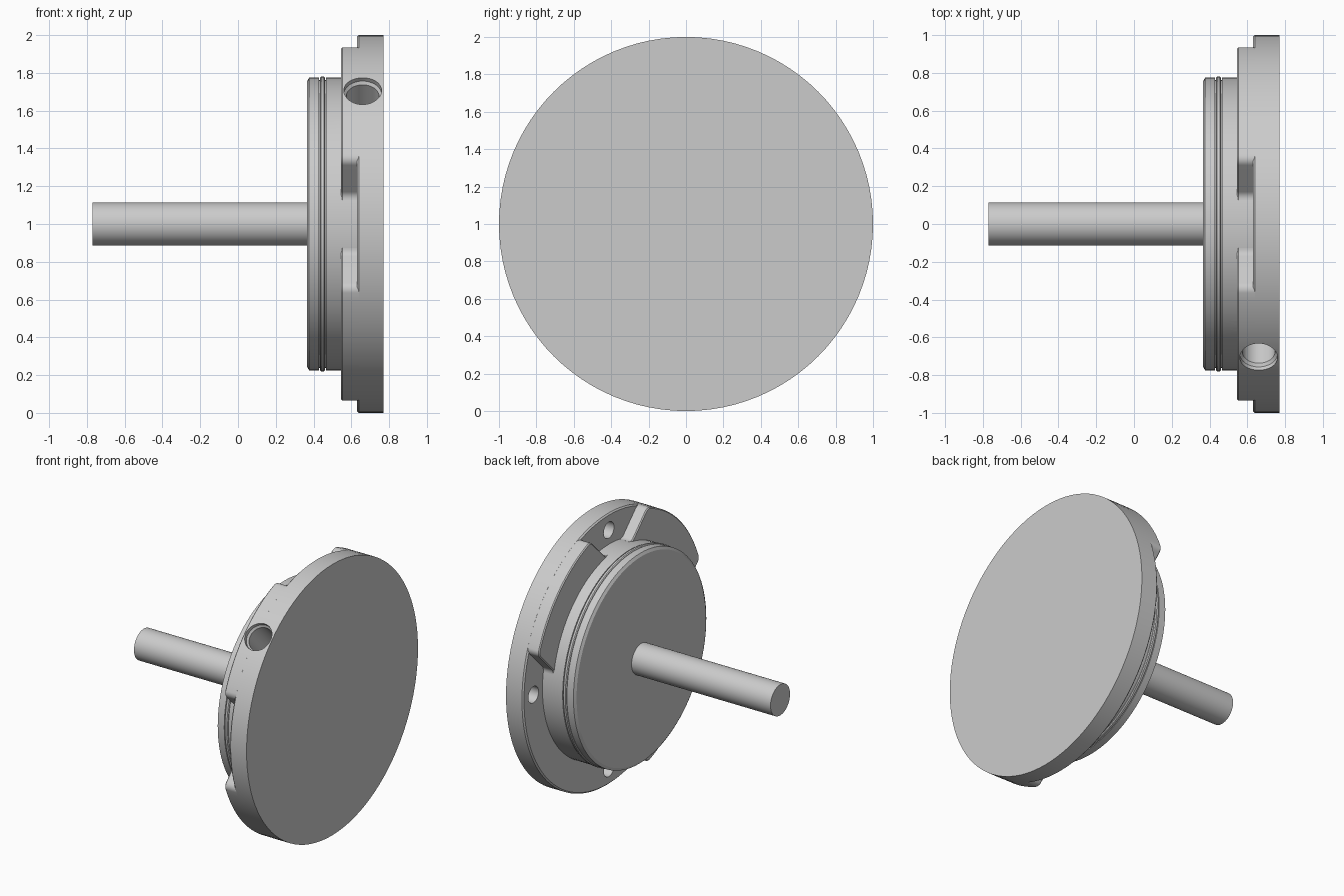
import bpy, bmesh, math
from mathutils import Vector, Matrix

cube = bpy.data.objects.get("Cube")
if cube:
    bpy.data.objects.remove(cube, do_unlink=True)

SEGS = 96
FLOOR, PAD_TOP, BACK = 0.63, 0.545, 0.77
HUB_R = 0.775

metal = bpy.data.materials.new("plain_grey")
metal.use_nodes = True
grey = (0.6, 0.6, 0.6, 1)
metal.diffuse_color = grey
metal.node_tree.nodes["Principled BSDF"].inputs["Base Color"].default_value = grey


def finish(bm, name):
    bmesh.ops.recalc_face_normals(bm, faces=bm.faces)
    mesh = bpy.data.meshes.new(name)
    bm.to_mesh(mesh)
    bm.free()
    mesh.materials.append(metal)
    ob = bpy.data.objects.new(name, mesh)
    bpy.context.collection.objects.link(ob)
    return ob


def lathe(name, profile, segs=SEGS, matrix=Matrix.Translation((0, 0, 1))):
    """Turn (x, radius) pairs about the x axis and cap both ends."""
    bm = bmesh.new()
    rings = []
    for x, r in profile:
        ring = []
        for i in range(segs):
            a = 2 * math.pi * i / segs
            ring.append(bm.verts.new(matrix @ Vector((x, r * math.cos(a), r * math.sin(a)))))
        rings.append(ring)
    for low, high in zip(rings, rings[1:]):
        for i in range(segs):
            j = (i + 1) % segs
            bm.faces.new((low[i], low[j], high[j], high[i]))
    bm.faces.new(rings[0])
    bm.faces.new(rings[-1])
    return finish(bm, name)


def arc(cu, cv, r, start, end, n):
    return [(cu + r * math.cos(start + (end - start) * i / n),
             cv + r * math.sin(start + (end - start) * i / n)) for i in range(n + 1)]


def pad(name, angle, half=0.43, rad=0.05, outer=0.9995, chamfer=0.013):
    """Raised pad with parallel walls, blended into the hub and rounded outside."""
    hv = half + rad
    hu = math.sqrt((HUB_R + rad) ** 2 - hv ** 2)
    ov = half - rad
    ou = math.sqrt((outer - rad) ** 2 - ov ** 2)
    hub_dir, out_dir = math.atan2(hv, hu), math.atan2(ov, ou)
    side = [(0.5, hv * 0.7)]
    side += arc(hu, hv, rad, hub_dir + math.pi, 1.5 * math.pi, 6)
    side += arc(ou, ov, rad, math.pi / 2, out_dir, 6)
    rim = arc(0, 0, outer, out_dir, -out_dir, 20)[1:-1]
    outline = side + rim + [(u, -v) for u, v in reversed(side)]
    c, s = math.cos(angle), math.sin(angle)
    bm = bmesh.new()
    base = bm.faces.new([bm.verts.new((FLOOR + 0.02, u * c - v * s, 1 + u * s + v * c))
                         for u, v in outline])
    out = bmesh.ops.extrude_face_region(bm, geom=[base], use_keep_orig=True)
    top_verts = [g for g in out["geom"] if isinstance(g, bmesh.types.BMVert)]
    top_edges = [g for g in out["geom"] if isinstance(g, bmesh.types.BMEdge)]
    bmesh.ops.translate(bm, verts=top_verts, vec=(PAD_TOP - FLOOR - 0.02, 0, 0))
    bmesh.ops.recalc_face_normals(bm, faces=bm.faces)
    bmesh.ops.bevel(bm, geom=top_edges, offset=chamfer, segments=1,
                    affect='EDGES', clamp_overlap=True)
    return finish(bm, name)


# Flange, stepped hub with sealing ring, and shaft
flange = lathe("flange", [(FLOOR, 0.99), (FLOOR + 0.01, 1), (BACK, 1)])
hub = lathe("hub", [(0.365, 0.755), (0.377, HUB_R), (0.43, HUB_R), (0.43, 0.762),
                    (0.465, 0.762), (0.465, HUB_R), (FLOOR + 0.02, HUB_R)])
ring = lathe("sealing_ring", [(0.434, 0.75), (0.434, 0.774), (0.44, 0.78),
                              (0.455, 0.78), (0.461, 0.774), (0.461, 0.75)])
shaft = lathe("shaft", [(-BACK, 0.114), (0.38, 0.114)], 48)

# Pads on three of the four diagonals
pads = [pad("pad_%d" % (i + 1), math.radians(45 + 90 * i)) for i in range(3)]

# Cutters: radial port with a stepped mouth, and four blind bolt holes
port_axis = Vector((0, -1, 1)).normalized()
port_frame = (Matrix.Translation((0.66, 0, 1))
              @ Vector((1, 0, 0)).rotation_difference(port_axis).to_matrix().to_4x4())
port = lathe("port_cutter", [(0.68, 0.087), (0.955, 0.087), (0.97, 0.1), (1.1, 0.1)],
             40, port_frame)
bolts = []
for i in range(4):
    a = math.pi / 2 * i
    place = Matrix.Translation((0, 0.88 * math.cos(a), 1 + 0.88 * math.sin(a)))
    bolts.append(lathe("bolt_hole_cutter", [(0.6, 0.06), (0.73, 0.06)], 32, place))


def cut(ob, cutters):
    for cutter in cutters:
        mod = ob.modifiers.new("cut", 'BOOLEAN')
        mod.operation = 'DIFFERENCE'
        mod.solver = 'EXACT'
        mod.object = cutter
        bpy.context.view_layer.objects.active = ob
        bpy.ops.object.modifier_apply(modifier=mod.name)


cut(flange, bolts + [port])
cut(hub, [port])
cut(pads[1], [port])
for cutter in bolts + [port]:
    bpy.data.objects.remove(cutter, do_unlink=True)

# Smooth the turned surfaces, keep machined edges sharp
bpy.ops.object.select_all(action='DESELECT')
for ob in [flange, hub, ring, shaft] + pads:
    ob.select_set(True)
bpy.context.view_layer.objects.active = flange
bpy.ops.object.shade_smooth_by_angle(angle=math.radians(30))
